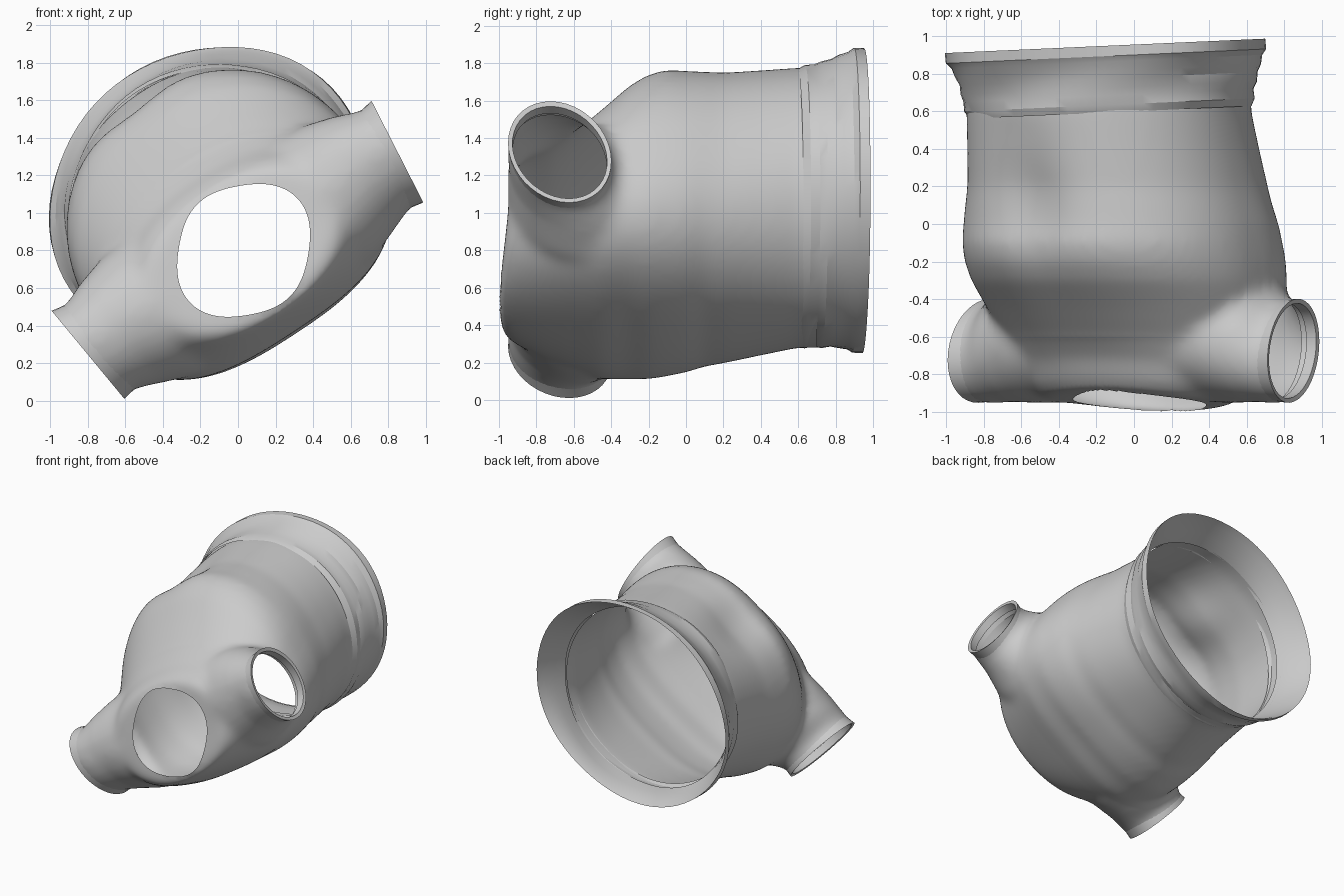
import bpy, bmesh, math
from mathutils import Vector

if "Cube" in bpy.data.objects:
    bpy.data.objects.remove(bpy.data.objects["Cube"])

# Garment frame: u runs sleeve to sleeve, v runs back to chest, y runs neck to hem
U = Vector((0.836, 0, 0.549))
V = Vector((-0.549, 0, 0.836))
Y = Vector((0, 1, 0))
C = Vector((0.025, 0, 0.785))
SL_Y = -0.675          # sleeve centre in y
NECK = Vector((0.03, 0, 0.80))


def world(u, v, y):
    return C + U * u + V * v + Y * y


def loft(bm, rings, caps):
    rows = [[bm.verts.new(p) for p in r] for r in rings]
    n = len(rows[0])
    for a, b in zip(rows, rows[1:]):
        for i in range(n):
            j = (i + 1) % n
            bm.faces.new((a[i], a[j], b[j], b[i]))
    if caps:
        bm.faces.new(rows[0])
        bm.faces.new(rows[-1])


def spow(x, p):
    return math.copysign(abs(x) ** (2 / p), x)


# Torso section: the back half gets flatter and wider towards the shoulders
def body_ring(y, a, b, vc, n=96):
    e = min(1, max(0, (0.6 - y) / 0.9))
    if y < -0.5:
        e = max(0, 1 - (-0.5 - y) / 0.45)
    pts = []
    for i in range(n):
        t = 2 * math.pi * i / n
        c, s = math.cos(t), math.sin(t)
        p = 2.1 + (0.65 * e if s < 0 else 0.1 * e)
        u = a * spow(c, p) * (1 - 0.1 * e * s)
        v = b * spow(s, p)
        if s > 0:       # hollow down the middle of the chest
            v -= 0.07 * math.exp(-((u + 0.08) / 0.22) ** 2 - ((y - 0.12) / 0.3) ** 2)
        pts.append(world(u, vc + v, y))
    return pts


def hem_ring(y, a, b, vc, n=72):
    pts = []
    for i in range(n):
        t = 2 * math.pi * i / n
        k = 1 + 0.006 * math.sin(5 * t + 20 * y)
        q = world(0.01 + a * k * math.cos(t), vc + b * k * math.sin(t), y)
        q.y += 0.045 * q.x
        pts.append(q)
    return pts


def sleeve_ring(side, u, rv, ry, yc=SL_Y, vc=0.0, n=40):
    pts = []
    for i in range(n):
        t = 2 * math.pi * i / n
        v = rv * math.cos(t)
        y = yc + ry * math.sin(t) - 0.05 * math.cos(t)
        pts.append(world(side * (u + 0.11 * v), vc + v, y))
    return pts


def finish(bm, name, smooth=50):
    bmesh.ops.recalc_face_normals(bm, faces=bm.faces)
    me = bpy.data.meshes.new(name)
    bm.to_mesh(me)
    bm.free()
    ob = bpy.data.objects.new(name, me)
    bpy.context.collection.objects.link(ob)
    bpy.context.view_layer.objects.active = ob
    bpy.ops.object.select_all(action='DESELECT')
    ob.select_set(True)
    bpy.ops.object.shade_smooth_by_angle(angle=math.radians(smooth))
    return ob


# Torso solid: (y, half width, half depth, depth centre)
sections = [(-0.945, 0.54, 0.37, 0.01), (-0.88, 0.63, 0.405, 0.015), (-0.75, 0.70, 0.45, 0.02),
            (-0.6, 0.76, 0.52, 0.05), (-0.45, 0.81, 0.61, 0.11), (-0.3, 0.84, 0.69, 0.19),
            (-0.2, 0.845, 0.735, 0.22), (-0.1, 0.84, 0.75, 0.24), (0.0, 0.83, 0.74, 0.24),
            (0.1, 0.81, 0.73, 0.25), (0.2, 0.79, 0.73, 0.25), (0.4, 0.77, 0.73, 0.27),
            (0.6, 0.755, 0.73, 0.29), (0.95, 0.755, 0.73, 0.29)]
bm = bmesh.new()
loft(bm, [body_ring(*s) for s in sections], True)
# Sleeve solids, mirrored left and right
for side in (-1, 1):
    loft(bm, [sleeve_ring(side, 0.3, 0.42, 0.41, -0.53), sleeve_ring(side, 0.6, 0.40, 0.39, -0.56, -0.01),
              sleeve_ring(side, 0.78, 0.34, 0.335, -0.61), sleeve_ring(side, 0.9, 0.29, 0.275),
              sleeve_ring(side, 1.1, 0.285, 0.255)], True)
shell = finish(bm, "shirt_solid")

# Fuse and soften into one cloth surface
rm = shell.modifiers.new("fuse", 'REMESH')
rm.mode = 'VOXEL'
rm.voxel_size = 0.025
sm = shell.modifiers.new("soften", 'SMOOTH')
sm.factor = 0.5
sm.iterations = 22
dg = bpy.context.evaluated_depsgraph_get()
fused = bpy.data.meshes.new_from_object(shell.evaluated_get(dg))
bm = bmesh.new()
bm.from_mesh(fused)
bpy.data.objects.remove(shell)

# Open the hem and the sleeve ends
cuts = [(Vector((0, 0.70, 0)), Y)]
for side in (-1, 1):
    cuts.append((world(side * 0.97, 0, 0), U * side - V * 0.11))
for co, no in cuts:
    bmesh.ops.bisect_plane(bm, geom=bm.verts[:] + bm.edges[:] + bm.faces[:],
                           plane_co=co, plane_no=no, clear_outer=True)


# Cut the rounded neck hole and pull its edge onto a smooth outline
def neck_polar(p):
    t = math.atan2(p.z - NECK.z, p.x - NECK.x)
    limit = 0.36 + 0.025 * math.sin(2 * t) - 0.013 * math.cos(4 * t)
    return t, math.hypot(p.z - NECK.z, p.x - NECK.x), limit


def in_neck(f):
    c = f.calc_center_median()
    t, r, limit = neck_polar(c)
    return c.y < -0.65 and r < limit


bmesh.ops.delete(bm, geom=[f for f in bm.faces if in_neck(f)], context='FACES')
for v in bm.verts:
    t, r, limit = neck_polar(v.co)
    if v.is_boundary and v.co.y < -0.65 and r < 1.25 * limit:
        v.co.x = NECK.x + limit * math.cos(t)
        v.co.z = NECK.z + limit * math.sin(t)

# Neck rim leans: higher at the back, dipping at the chest
for v in bm.verts:
    w = min(1, max(0, (-0.6 - v.co.y) / 0.3))
    u_, v_ = (v.co - C).dot(U), (v.co - C).dot(V)
    v.co.y += w * max(0, 1 - (u_ / 0.75) ** 2) * (0.16 * v_ - 0.005)
finish(bm, "shirt_body")

# Flared hem band with stitched folds
hem = [(0.60, 0.757, 0.733, 0.29), (0.64, 0.785, 0.745, 0.295), (0.69, 0.785, 0.74, 0.30),
       (0.73, 0.805, 0.75, 0.30), (0.78, 0.81, 0.75, 0.31), (0.82, 0.835, 0.76, 0.32),
       (0.87, 0.85, 0.77, 0.33), (0.90, 0.88, 0.785, 0.335), (0.955, 0.88, 0.785, 0.335)]
bm = bmesh.new()
loft(bm, [hem_ring(*s) for s in hem], False)
finish(bm, "hem_band", 25)

# Inner turned-up layer of the hem
lining = [(0.955, 0.88, 0.785, 0.335), (0.9, 0.855, 0.765, 0.335),
          (0.8, 0.80, 0.74, 0.31), (0.70, 0.752, 0.727, 0.29)]
bm = bmesh.new()
loft(bm, [hem_ring(*s) for s in lining], False)
finish(bm, "hem_lining", 25)

# Sleeve cuffs: folded lip around each opening
for side, name in ((-1, "left_cuff"), (1, "right_cuff")):
    bm = bmesh.new()
    loft(bm, [sleeve_ring(side, 0.88, 0.285, 0.265), sleeve_ring(side, 0.93, 0.292, 0.268),
              sleeve_ring(side, 0.985, 0.302, 0.272), sleeve_ring(side, 0.98, 0.275, 0.248),
              sleeve_ring(side, 0.92, 0.27, 0.246)], False)
    finish(bm, name, 30)
